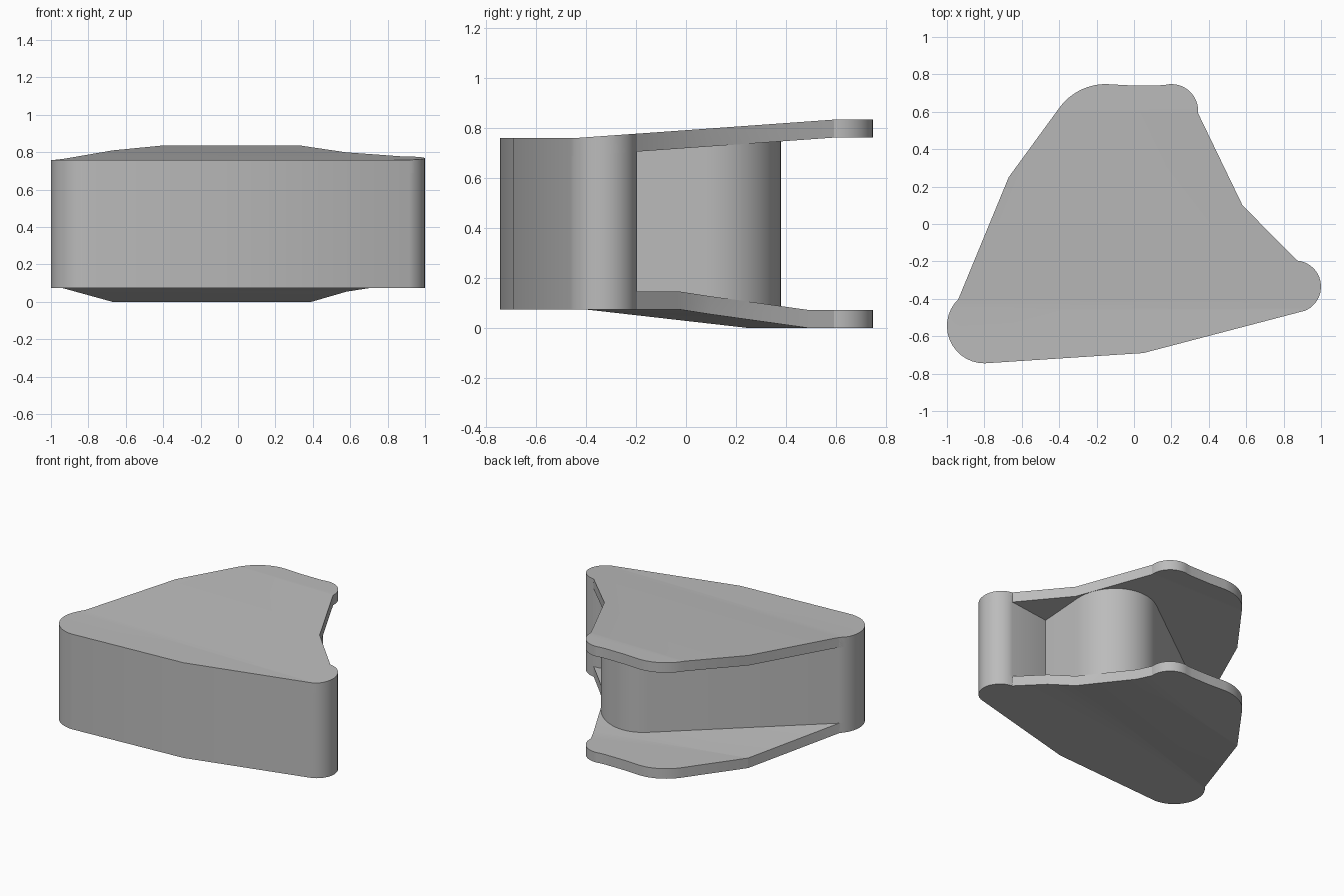
import bpy, bmesh
from math import cos, sin, radians
from mathutils import Vector

cube = bpy.data.objects.get("Cube")
if cube:
    bpy.data.objects.remove(cube, do_unlink=True)

grey = bpy.data.materials.new("plain_grey")
grey.use_nodes = True
COLOUR = (0.5, 0.5, 0.5, 1)
grey.diffuse_color = COLOUR
grey.node_tree.nodes["Principled BSDF"].inputs["Base Color"].default_value = COLOUR

LOW, HIGH, LIFT, THICK = 0.075, 0.76, 0.075, 0.072


def arc(cx, cy, r, start, end, steps=14):
    angles = [radians(start + (end - start) * i / steps) for i in range(steps + 1)]
    return [(cx + r * cos(a), cy + r * sin(a)) for a in angles]


def finish(bm, name):
    bmesh.ops.recalc_face_normals(bm, faces=bm.faces)
    mesh = bpy.data.meshes.new(name)
    bm.to_mesh(mesh)
    bm.free()
    mesh.materials.append(grey)
    obj = bpy.data.objects.new(name, mesh)
    bpy.context.collection.objects.link(obj)
    bpy.ops.object.select_all(action="DESELECT")
    obj.select_set(True)
    bpy.context.view_layer.objects.active = obj
    bpy.ops.object.shade_smooth_by_angle(angle=radians(25))


def flat_face(bm, outline, z=0):
    return bm.faces.new([bm.verts.new((x, y, z)) for x, y in outline])


def extrude(bm, dz):
    out = bmesh.ops.extrude_face_region(bm, geom=bm.faces[:], use_keep_orig=True)
    moved = [v for v in out["geom"] if isinstance(v, bmesh.types.BMVert)]
    bmesh.ops.translate(bm, verts=moved, vec=(0, 0, dz))


def bent_plate(name, outline, base, sign, a, b, c):
    """Plate that bends away from the core between two fold lines, a + bx + cy = 0 and 1."""
    bm = bmesh.new()
    flat_face(bm, outline)
    normal = Vector((b, c, 0))
    for level in (0, 1):
        point = normal * ((level - a) / normal.length_squared)
        bmesh.ops.bisect_plane(bm, geom=bm.verts[:] + bm.edges[:] + bm.faces[:],
                               plane_co=point, plane_no=normal)
    for v in bm.verts:
        v.co.z = base + sign * LIFT * min(1, max(0, a + b * v.co.x + c * v.co.y))
    extrude(bm, -sign * THICK)
    finish(bm, name)


# Rounded front corners shared by the plates and the core
front = (arc(-0.8, -0.545, 0.2, 134, 270) + [(0.05, -0.69)]
         + arc(0.86, -0.335, 0.14, -66, 85))

# Plate outline, continuing round the back
back = ([(0.58, 0.1)] + arc(0.2, 0.605, 0.143, -5, 105)
        + [(0.13, 0.741), (-0.02, 0.741)]
        + arc(-0.15, 0.44, 0.308, 90, 145) + [(-0.67, 0.25)])

bent_plate("top_plate", front + back, HIGH, 1, 0.43, 0, 0.95)
bent_plate("bottom_plate", front + back, LOW, -1, 0.324, -0.383, 1.678)

# Core between the plates, with a notch on one side and a rounded back
core = front + [(0.555, -0.235)] + arc(0.255, 0.08, 0.3, 0, 125, 18)
bm = bmesh.new()
flat_face(bm, core, LOW + 0.003)
extrude(bm, HIGH - LOW - 0.006)
finish(bm, "core")
